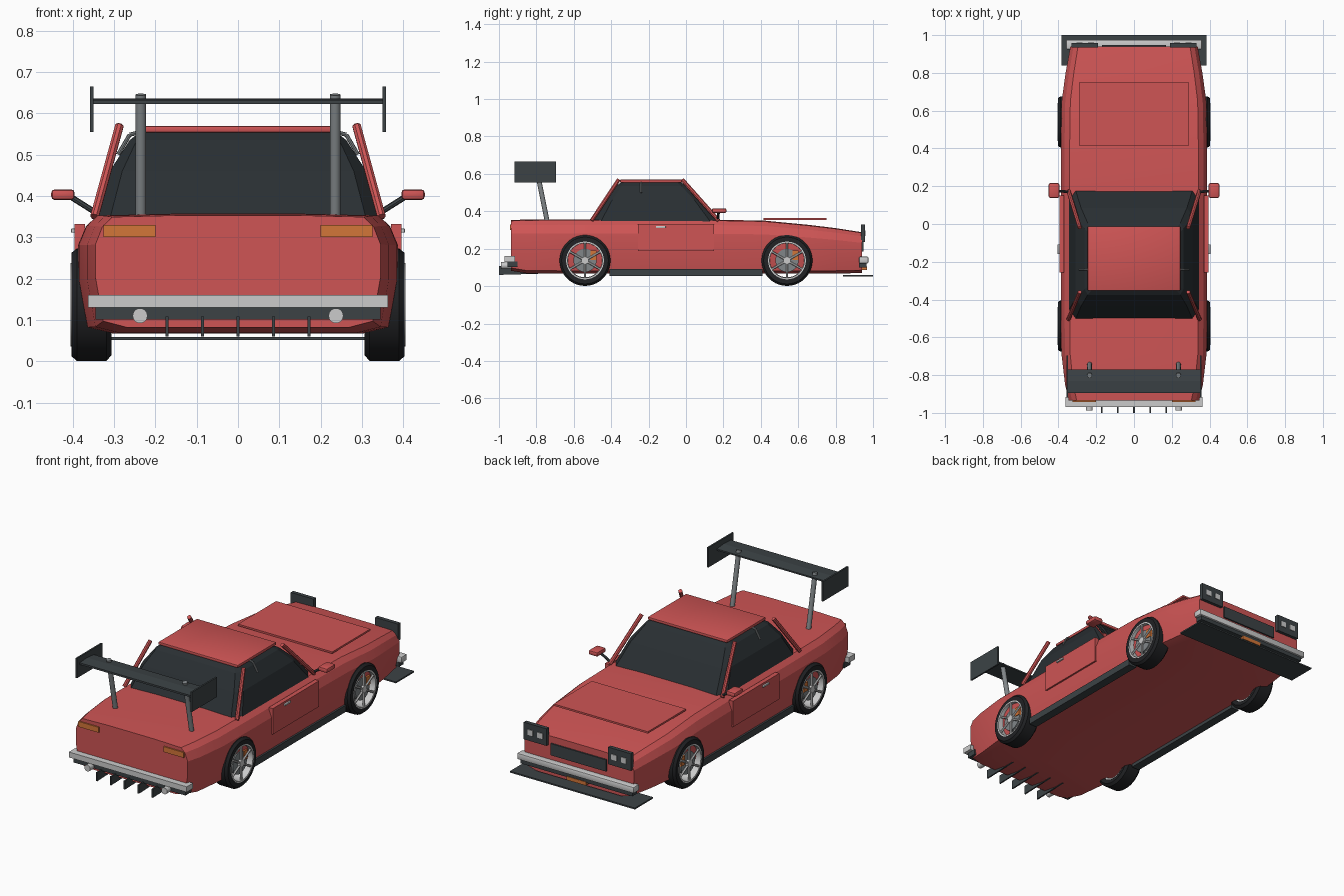
import bpy, bmesh, math
from mathutils import Vector

if "Cube" in bpy.data.objects:
    bpy.data.objects.remove(bpy.data.objects["Cube"])

def mat(name, c):
    m = bpy.data.materials.new(name)
    m.diffuse_color = (*c, 1)
    m.use_nodes = True
    m.node_tree.nodes["Principled BSDF"].inputs["Base Color"].default_value = m.diffuse_color
    return m

RED = mat("red_paint", (0.62, 0.09, 0.09))
DARK = mat("dark_trim", (0.045, 0.055, 0.06))
BLACK = mat("rubber", (0.015, 0.016, 0.018))
GLASS = mat("tinted_glass", (0.022, 0.028, 0.032))
ORANGE = mat("orange_lens", (0.65, 0.18, 0.04))
CHROME = mat("chrome", (0.55, 0.56, 0.57))
STEEL = mat("steel", (0.22, 0.24, 0.25))

def finish(bm, name, m, smooth=None):
    bmesh.ops.recalc_face_normals(bm, faces=bm.faces)
    me = bpy.data.meshes.new(name)
    bm.to_mesh(me)
    bm.free()
    o = bpy.data.objects.new(name, me)
    bpy.context.collection.objects.link(o)
    me.materials.append(m)
    if smooth:
        bpy.context.view_layer.objects.active = o
        o.select_set(True)
        bpy.ops.object.shade_smooth_by_angle(angle=math.radians(smooth))
        o.select_set(False)
    return o

def loft(name, rings, m, smooth=None, closed=False):
    bm = bmesh.new()
    vs = [[bm.verts.new(p) for p in r] for r in rings]
    n = len(vs[0])
    pairs = list(zip(vs, vs[1:])) + ([(vs[-1], vs[0])] if closed else [])
    for a, b in pairs:
        for i in range(n):
            bm.faces.new((a[i], a[(i + 1) % n], b[(i + 1) % n], b[i]))
    if not closed:
        bm.faces.new(vs[0])
        bm.faces.new(vs[-1])
    return finish(bm, name, m, smooth)

def box(name, lo, hi, m, bevel=0):
    bm = bmesh.new()
    bmesh.ops.create_cube(bm, size=1)
    for v in bm.verts:
        v.co = [(a + b) / 2 + c * (b - a) for a, b, c in zip(lo, hi, v.co)]
    if bevel:
        bmesh.ops.bevel(bm, geom=bm.edges[:], offset=bevel, segments=2, affect='EDGES', profile=0.5)
    return finish(bm, name, m, 40 if bevel else None)

def rod(name, p, q, r, m, sides=16):
    p, q = Vector(p), Vector(q)
    d = q - p
    bm = bmesh.new()
    bmesh.ops.create_cone(bm, cap_ends=True, segments=sides, radius1=r, radius2=r, depth=d.length)
    rot = d.to_track_quat('Z', 'Y')
    for v in bm.verts:
        v.co = rot @ v.co + (p + q) / 2
    return finish(bm, name, m, 40)

def sbox(name, s, x0, x1, ys, zs, m, bevel=0):
    a, b = sorted((s * x0, s * x1))
    return box(name, (a, ys[0], zs[0]), (b, ys[1], zs[1]), m, bevel)

# body shell: cross-sections along the length (y, half width, top z, bottom z)
def section(y, w, zt, zb):
    h = zt - zb
    half = [(w * .78, zb), (w * .945, zb + .015), (w, zb + h * .45), (w, zb + h * .74),
            (w * .95, zt - h * .1), (w * .88, zt - h * .015), (w * .4, zt)]
    return [(x, y, z) for x, z in half] + [(-x, y, z) for x, z in reversed(half)]

loft("body", [section(*s) for s in [
    (-.935, .345, .353, .082), (-.85, .365, .356, .068), (-.68, .385, .357, .067), (-.4, .387, .356, .067),
    (0, .387, .355, .067), (.2, .387, .354, .067), (.42, .387, .35, .067), (.65, .383, .328, .067),
    (.8, .362, .31, .067), (.94, .337, .288, .07)]], RED, 20)

# cabin glass: octagonal rings, narrowing to the roof
def cabin_ring(z, y0, y1, w, we, c):
    return [(we, y0, z), (w, y0 + c, z), (w, y1 - c, z), (we, y1, z),
            (-we, y1, z), (-w, y1 - c, z), (-w, y0 + c, z), (-we, y0, z)]

loft("cabin_glass", [cabin_ring(*r) for r in [
    (.345, -.505, .18, .345, .31, .05), (.46, -.435, .085, .31, .28, .04),
    (.535, -.375, .005, .262, .245, .03), (.556, -.345, -.03, .235, .22, .02)]], GLASS)
box("roof", (-.245, -.352, .553), (.245, -.012, .569), RED, .004)
box("hood_panel", (-.29, .415, .353), (.29, .75, .363), RED)

# front end
box("grille", (-.17, .93, .185), (.17, .948, .25), DARK)
box("front_bumper", (-.36, .925, .122), (.36, .975, .157), CHROME, .006)
box("front_bumper_strip", (-.345, .925, .1), (.345, .965, .124), DARK)
box("front_plate", (-.06, .94, .085), (.06, .968, .105), ORANGE)
box("splitter", (-.385, .84, .051), (.385, 1.0, .059), DARK)

# rear end
box("rear_bumper", (-.363, -.97, .13), (.363, -.915, .16), CHROME)
box("rear_bumper_strip", (-.345, -.955, .101), (.345, -.9, .131), DARK)
for i in range(-2, 3):
    x = i * .086
    prof = [(-1.0, .06), (-1.0, .108), (-.79, .108), (-.79, .066)]
    loft("diffuser_fin", [[(x + t, y, z) for y, z in prof] for t in (-.004, .004)], DARK)

# wing blade with a shallow aerofoil profile
wing = [(-.895, .622), (-.895, .632), (-.83, .636), (-.77, .63), (-.77, .622)]
loft("wing_blade", [[(x, y, z) for y, z in wing] for x in (-.352, .352)], DARK)

def ring_profile(name, s, cy, prof, m, n=40):
    # lathe a closed (x, radius) profile about the axle
    rings = []
    for i in range(n):
        a = math.tau * i / n
        rings.append([(s * x, cy + r * math.cos(a), .137 + r * math.sin(a)) for x, r in prof])
    return loft(name, rings, m, 35, closed=True)

for s in (-1, 1):
    # cabin pillars
    rod("front_pillar", (s * .347, .175, .35), (s * .287, -.02, .569), .011, RED, 8)
    rod("rear_pillar", (s * .347, -.505, .35), (s * .287, -.36, .569), .011, RED, 8)
    rod("window_bar", (s * .29, -.24, .5), (s * .262, -.24, .548), .005, STEEL, 8)
    rod("window_bar_top", (s * .262, -.24, .548), (s * .235, -.24, .555), .005, STEEL, 8)

    # doors, handles, skirts
    sbox("door_panel", s, .37, .395, (-.257, .15), (.188, .332), RED)
    sbox("door_handle", s, .39, .404, (-.16, -.108), (.311, .321), CHROME, .002)
    sbox("side_skirt", s, .33, .378, (-.41, .41), (.055, .092), DARK)

    # mirrors
    rod("mirror_arm", (s * .34, .17, .357), (s * .405, .175, .398), .007, DARK, 8)
    sbox("mirror", s, .395, .452, (.138, .216), (.39, .416), RED, .009)

    # lights
    sbox("headlight", s, .19, .33, (.935, .957), (.235, .33), DARK)
    for x in (.228, .288):
        sbox("headlight_lamp", s, x - .016, x + .016, (.95, .961), (.268, .298), CHROME)
    sbox("tail_light", s, .2, .325, (-.942, -.92), (.3, .33), ORANGE)
    rod("exhaust", (s * .237, -.988, .11), (s * .237, -.88, .11), .018, CHROME, 20)

    # wing supports
    rod("wing_strut", (s * .235, -.742, .345), (s * .235, -.802, .645), .013, STEEL, 16)
    sbox("wing_endplate", s, .349, .358, (-.918, -.695), (.555, .665), DARK)

    # wheels
    for cy in (-.54, .54):
        ring_profile("tyre", s, cy, [(.31, .1), (.306, .122), (.318, .136), (.39, .136), (.403, .125), (.403, .1)], BLACK)
        ring_profile("rim", s, cy, [(.315, .09), (.315, .101), (.405, .101), (.405, .093)], CHROME)
        rod("brake_disc", (s * .36, cy, .137), (s * .39, cy, .137), .062, STEEL, 28)
        sbox("brake_caliper", s, .365, .394, (cy + .03, cy + .062), (.14, .19), ORANGE)
        rod("hub", (s * .38, cy, .137), (s * .404, cy, .137), .02, CHROME, 16)
        for k in range(6):
            a = math.tau * k / 6 + math.pi / 6
            rod("spoke", (s * .398, cy, .137),
                (s * .398, cy + .097 * math.cos(a), .137 + .097 * math.sin(a)), .006, CHROME, 6)
